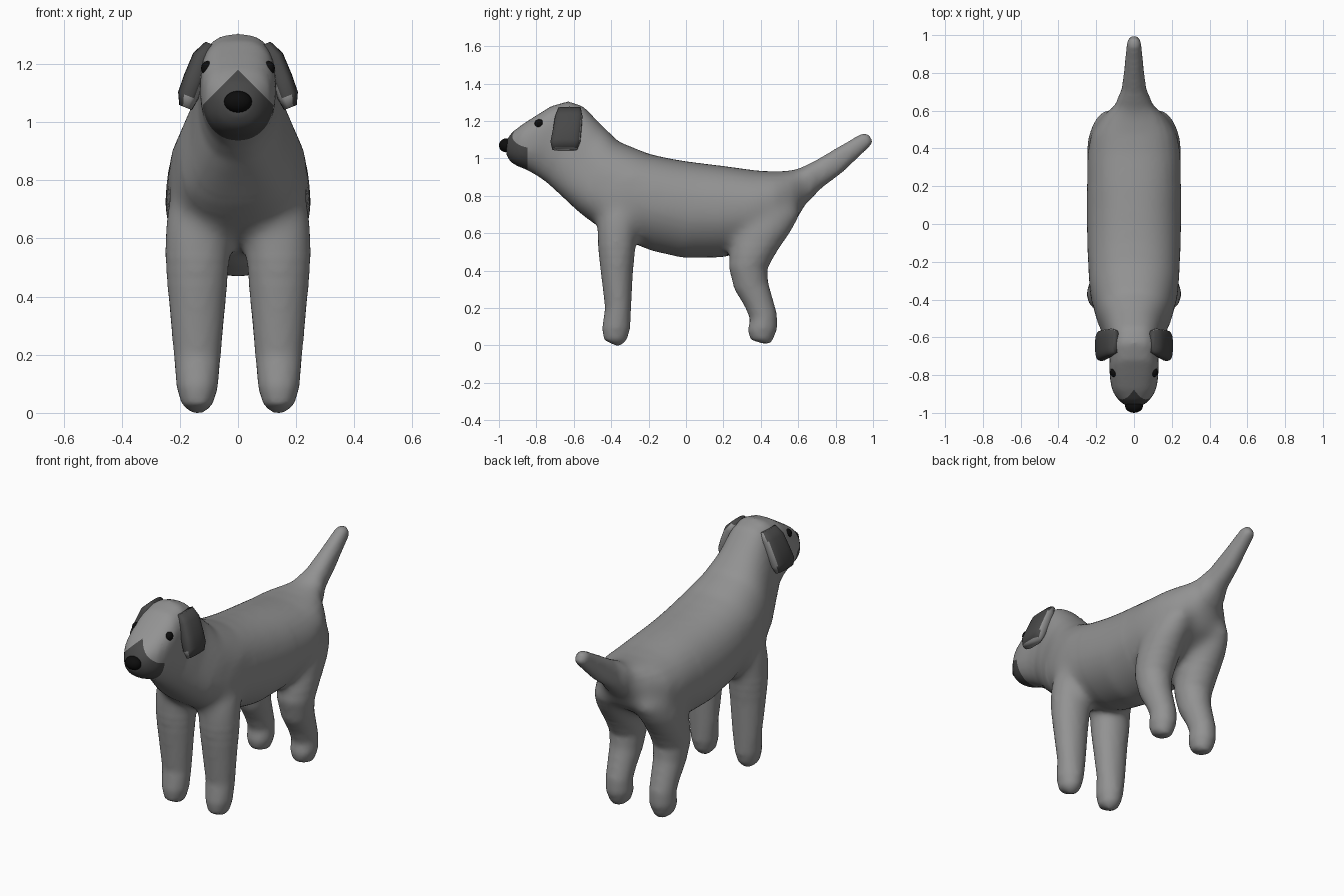
import bpy, bmesh, math
from mathutils import Vector

if "Cube" in bpy.data.objects:
    bpy.data.objects.remove(bpy.data.objects["Cube"])


def material(name, value):
    m = bpy.data.materials.new(name)
    m.diffuse_color = (value, value, value, 1)
    m.use_nodes = True
    m.node_tree.nodes["Principled BSDF"].inputs["Base Color"].default_value = m.diffuse_color
    return m


COAT = material("grey coat", 0.29)
DARK = material("dark patch", 0.065)
BLACK = material("black", 0.004)


def loft(bm, sections, sides=20):
    """Skin a closed tube through (centre, u, v, upper power, lower power)."""
    rings = []
    for c, u, v, upper, lower in sections:
        ring = []
        for i in range(sides):
            a = 2 * math.pi * i / sides
            ca, sa = math.cos(a), math.sin(a)
            e = 2 / (upper if ca > 0 else lower)
            ring.append(bm.verts.new(c + u * math.copysign(abs(ca) ** e, ca)
                                     + v * math.copysign(abs(sa) ** e, sa)))
        rings.append(ring)
    faces = [bm.faces.new(rings[0]), bm.faces.new(rings[-1])]
    for r0, r1 in zip(rings, rings[1:]):
        for i in range(sides):
            j = (i + 1) % sides
            faces.append(bm.faces.new((r0[i], r0[j], r1[j], r1[i])))
    bmesh.ops.recalc_face_normals(bm, faces=faces)
    return bm


def across(y1, z1, y2, z2, half_width, x=0.0, upper=2.0, lower=2.0):
    """Section spanning two side-profile points with a given half width."""
    a, b = Vector((x, y1, z1)), Vector((x, y2, z2))
    return (a + b) / 2, (a - b) / 2, Vector((half_width, 0, 0)), upper, lower


def finish(name, bm, mats, mirror=False):
    me = bpy.data.meshes.new(name)
    bm.to_mesh(me)
    bm.free()
    for m in mats:
        me.materials.append(m)
    for p in me.polygons:
        p.use_smooth = True
    ob = bpy.data.objects.new(name, me)
    bpy.context.collection.objects.link(ob)
    if mirror:
        ob.modifiers.new("mirror", 'MIRROR').use_mirror_merge = False
    return ob


# Muzzle, head, leaning neck and chest, trunk and tail
body = [
    (-.96, 1.10, -.96, 1.015, .05), (-.93, 1.14, -.938, .98, .082),
    (-.875, 1.182, -.90, .958, .113), (-.80, 1.23, -.865, .945, .126),
    (-.72, 1.28, -.84, .932, .13), (-.63, 1.305, -.80, .91, .13),
    (-.55, 1.28, -.74, .868, .137), (-.45, 1.178, -.66, .795, .165),
    (-.36, 1.09, -.575, .715, .205), (-.2, 1.025, -.485, .645, .236),
    (-.09, 1.0, -.36, .58, .243), (0, .985, -.2, .51, .248),
    (.1, .972, -.02, .468, .25), (.2, .96, .2, .47, .25),
    (.38, .935, .34, .515, .25), (.48, .93, .47, .595, .23),
    (.56, .935, .58, .655, .17), (.61, .948, .64, .755, .105),
    (.70, .993, .725, .842, .065), (.80, 1.053, .833, .922, .052),
    (.94, 1.135, .985, 1.065, .038), (.975, 1.133, 1.003, 1.09, .022),
]
# Legs, from foot to shoulder or hip
front_leg = [
    (-.38, 0, -.345, 0, .025), (-.44, .03, -.315, .03, .055),
    (-.45, .09, -.298, .09, .072), (-.433, .2, -.293, .2, .082),
    (-.457, .4, -.283, .4, .100), (-.477, .56, -.265, .55, .116),
    (-.475, .66, -.25, .66, .112), (-.44, .78, -.27, .78, .09, .135),
]
hind_leg = [
    (.41, .01, .45, .01, .03), (.345, .03, .467, .033, .055),
    (.328, .08, .489, .09, .072), (.343, .14, .487, .17, .072),
    (.313, .21, .467, .24, .077), (.258, .30, .439, .34, .087),
    (.228, .42, .435, .41, .10), (.235, .52, .48, .49, .110),
    (.26, .62, .56, .60, .112), (.31, .72, .615, .70, .10, .13),
    (.38, .81, .58, .79, .07, .115),
]


def powers(y):
    """Boxier head and chest, tucked belly."""
    upper = 2.8 if -.9 < y < -.5 else 2.3
    lower = 2.7 if -.5 < y < -.15 else 1.9 if -.05 < y < .5 else 2.3
    return {"upper": upper, "lower": lower}


bm = bmesh.new()
loft(bm, [across(*s, **powers(s[0])) for s in body], 40)
for leg in (front_leg, hind_leg):
    for side in (-1, 1):
        loft(bm, [across(*r[:5], x=side * (r[5] if len(r) > 5 else .14))
                  for r in leg], 24)

# Fuse into one skin
rough = finish("rough_skin", bm, [])
mod = rough.modifiers.new("fuse", 'REMESH')
mod.mode, mod.voxel_size = 'VOXEL', 0.015
deps = bpy.context.evaluated_depsgraph_get()
fused = bpy.data.meshes.new_from_object(rough.evaluated_get(deps))
bpy.data.objects.remove(rough)
bm = bmesh.new()
bm.from_mesh(fused)


def smooth(verts, times):
    for _ in range(times):
        bmesh.ops.smooth_vert(bm, verts=verts, factor=.5, use_axis_x=True,
                              use_axis_y=True, use_axis_z=True)


# Soften the surface, and blend the trunk, shoulders and hips further
smooth(bm.verts[:], 3)
smooth([v for v in bm.verts if v.co.z > .45 and -.6 < v.co.y < .6], 5)
for low, high in ((.50, .90), (.54, .87)):
    smooth([v for v in bm.verts if low < v.co.z < high
            and (-.52 < v.co.y < -.18 or .2 < v.co.y < .66)], 8)

# Dark muzzle, cut along a ring and two slanting lines
EDGE, PEAK, SLOPE = -.848, 1.18, 1.0
bmesh.ops.bisect_plane(bm, geom=bm.verts[:] + bm.edges[:] + bm.faces[:],
                       plane_co=(0, EDGE, 0), plane_no=(0, 1, 0))
for side in (-1, 1):
    faces = [f for f in bm.faces if f.calc_center_median().y < EDGE]
    geom = list({v for f in faces for v in f.verts}) \
        + list({e for f in faces for e in f.edges}) + faces
    bmesh.ops.bisect_plane(bm, geom=geom, plane_co=(0, 0, PEAK),
                           plane_no=(side * SLOPE, 0, 1))
for f in bm.faces:
    c = f.calc_center_median()
    f.material_index = int(c.y < EDGE and abs(c.x) * SLOPE + c.z < PEAK)
finish("body", bm, [COAT, DARK])

# Floppy ears: dark outside, coat colour on the lower rim and behind
ear = [(.096, -.622, 1.270, .060, .016), (.122, -.627, 1.225, .073, .032),
       (.150, -.636, 1.15, .077, .035), (.172, -.645, 1.09, .080, .034),
       (.180, -.648, 1.05, .068, .022)]
bm = loft(bmesh.new(), [(Vector((x, y, z)), Vector((0, w, 0)),
                         Vector((t, 0, t * .4)), 3, 3)
                        for x, y, z, w, t in ear], 24)
for f in bm.faces:
    f.normal_update()
    n, z = f.normal, f.calc_center_median().z
    rim = z < 1.08 and n.x < .5
    f.material_index = int(n.x > -.6 and n.y < .8 and not rim)
finish("ears", bm, [COAT, DARK], True)


# Nose and eyes
def ball(name, centre, size, mirror=False):
    b = bmesh.new()
    bmesh.ops.create_uvsphere(b, u_segments=16, v_segments=10, radius=1)
    bmesh.ops.scale(b, vec=size, verts=b.verts)
    bmesh.ops.translate(b, vec=centre, verts=b.verts)
    finish(name, b, [BLACK], mirror)


ball("nose", (0, -.963, 1.07), (.048, .037, .037))
ball("eyes", (.106, -.785, 1.185), (.021, .025, .025), True)
